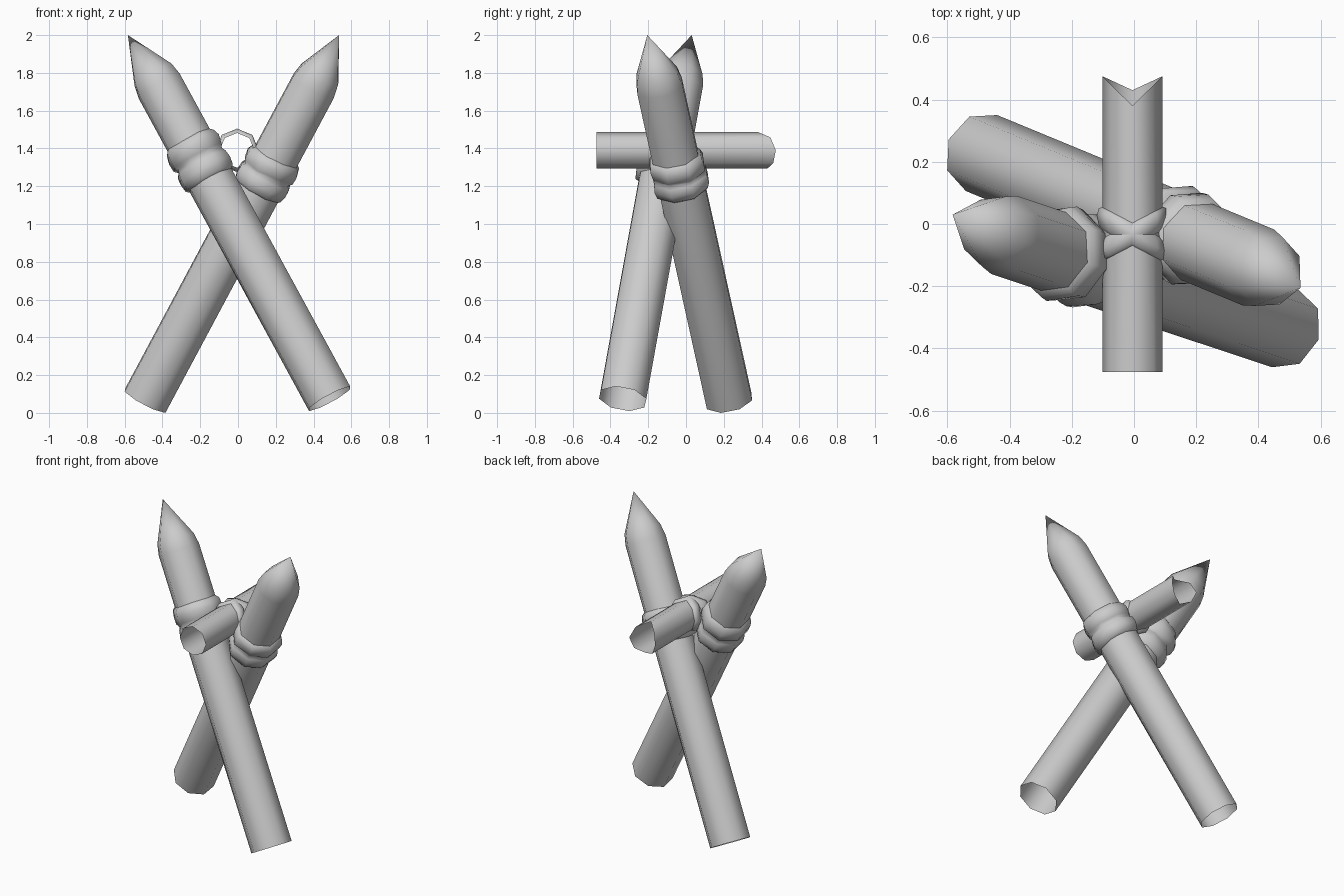
import bpy, bmesh, math, random
from mathutils import Vector, Matrix

if "Cube" in bpy.data.objects:
    bpy.data.objects.remove(bpy.data.objects["Cube"])

random.seed(4)
SIDES = 8


def loft(name, rings, tip=None, closed=False):
    """Skin a list of point rings; optional pointed end or closed loop of rings."""
    bm = bmesh.new()
    vr = [[bm.verts.new(p) for p in r] for r in rings]
    pairs = list(zip(vr, vr[1:]))
    if closed:
        pairs.append((vr[-1], vr[0]))
    n = len(rings[0])
    for a, b in pairs:
        for i in range(n):
            j = (i + 1) % n
            bm.faces.new((a[i], a[j], b[j], b[i]))
    if tip is not None:
        t = bm.verts.new(tip)
        for i in range(n):
            bm.faces.new((vr[-1][i], vr[-1][(i + 1) % n], t))
    bmesh.ops.recalc_face_normals(bm, faces=bm.faces)
    me = bpy.data.meshes.new(name)
    bm.to_mesh(me)
    bm.free()
    for p in me.polygons:
        p.use_smooth = True
    ob = bpy.data.objects.new(name, me)
    bpy.context.collection.objects.link(ob)
    return ob


def frame(d):
    return Vector(d).normalized().to_track_quat('Z', 'Y').to_matrix()


def ring(base, rot, r, t, jitter=0.0):
    pts = []
    for i in range(SIDES):
        a = math.tau * i / SIDES
        rr = r + random.uniform(-jitter, jitter)
        tt = t + random.uniform(-jitter, jitter)
        pts.append(Vector(base) + rot @ Vector((rr * math.cos(a), rr * math.sin(a), tt)))
    return pts


# Sharpened posts with open bottoms, each with a double rope wrap
posts = [
    ("right_foot", (0.485, -0.335, 0.075), (-0.545, 0.181, 1), (-0.583, 0.03, 2.0), 1.325, 1.58),
    ("left_foot", (-0.49, 0.228, 0.066), (0.535, -0.221, 1), (0.535, -0.205, 2.0), 1.28, 1.50),
]
for label, base, d, tip, w0, w1 in posts:
    rot = frame(d)
    k = Vector(d).length
    rings = [ring(base, rot, 0.132, 0),
             ring(base, rot, 0.132, (1.73 - base[2]) * k),
             ring(base, rot, 0.119, (1.79 - base[2]) * k)]
    loft("post_" + label, rings, tip=tip)
    # bulging wrap profile: (radius, fraction along the wrap)
    prof = [(0.125, 0), (0.148, 0.08), (0.158, 0.24), (0.153, 0.42), (0.138, 0.5),
            (0.153, 0.58), (0.158, 0.76), (0.148, 0.92), (0.125, 1)]
    loft("rope_wrap_" + label,
         [ring(base, rot, r, w0 + (w1 - w0) * f, 0.004) for r, f in prof])

# Hollow crossbar: flat front end, notched back end
C = Vector((-0.005, 0, 1.39))
front, back = [], []
for i in range(SIDES):
    a = math.tau * i / SIDES
    x, z = 0.097 * math.cos(a), 0.097 * math.sin(a)
    depth = 0.38 if z >= -0.01 else 0.43
    front.append(C + Vector((x, -0.475, z)))
    back.append(C + Vector((x, depth + (0.475 - depth) * abs(x) / 0.097, z)))
loft("crossbar", [front, back])

# Two slanted rope loops crossing over the bar
for side, s in (("a", 1), ("b", -1)):
    section = [(0.092, -0.04), (0.108, -0.028), (0.115, 0), (0.108, 0.028), (0.092, 0.04)]
    rings = []
    for r, w in section:
        pts = []
        for i in range(SIDES):
            a = math.tau * i / SIDES
            x, z = r * math.cos(a), r * math.sin(a)
            pts.append(C + Vector((x, -0.033 + s * 0.52 * x + w, z)))
        rings.append(pts)
    loft("rope_cross_" + side, rings)
